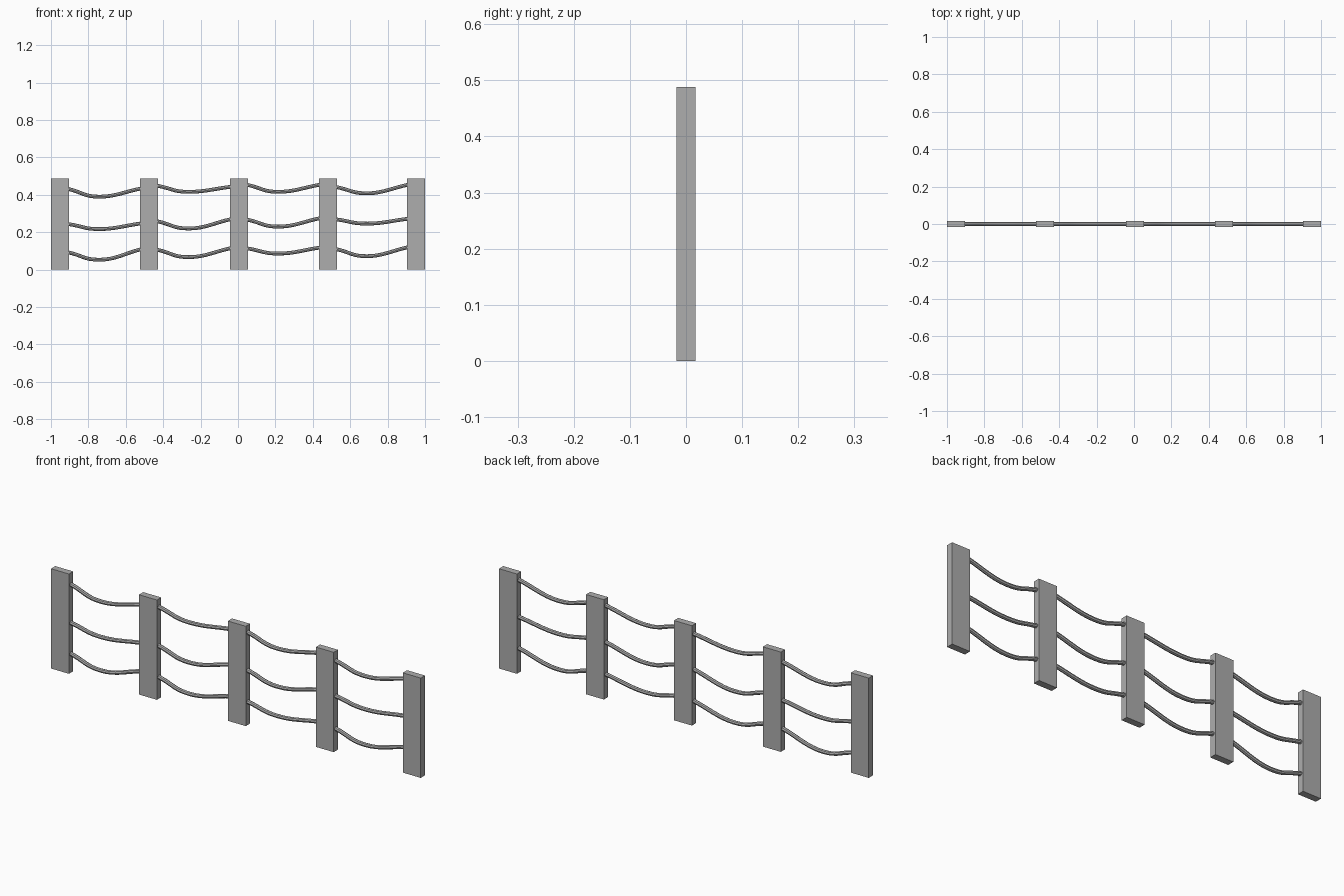
import bpy

if "Cube" in bpy.data.objects:
    bpy.data.objects.remove(bpy.data.objects["Cube"], do_unlink=True)

POST_W, POST_D, POST_H = 0.097, 0.033, 0.488
ROPE_RADIUS = 0.01

grey = bpy.data.materials.new("plain grey")
grey.use_nodes = True
colour = (0.42, 0.42, 0.42, 1)
grey.diffuse_color = colour
bsdf = next(n for n in grey.node_tree.nodes if n.type == "BSDF_PRINCIPLED")
bsdf.inputs["Base Color"].default_value = colour

# Flat upright posts
post_x = [-0.9515, -0.476, 0.005, 0.481, 0.9515]
for i, x in enumerate(post_x):
    bpy.ops.mesh.primitive_cube_add(size=1, location=(x, 0, POST_H / 2))
    post = bpy.context.object
    post.name = f"post_{i + 1}"
    post.scale = (POST_W, POST_D, POST_H)
    bpy.ops.object.transform_apply(location=False, rotation=False, scale=True)
    post.data.materials.append(grey)


def add_rope(name, x0, x1, z0, z_low, z1):
    """Round rope sagging between two post faces."""
    curve = bpy.data.curves.new(name, "CURVE")
    curve.dimensions = "3D"
    curve.bevel_depth = ROPE_RADIUS
    curve.bevel_resolution = 2
    curve.resolution_u = 8
    curve.use_fill_caps = True
    spline = curve.splines.new("BEZIER")
    spline.bezier_points.add(2)
    span = x1 - x0
    x_low = x0 + span * 0.43
    reach = span * 0.22
    # point x, z, and slope of the rope there
    knots = [(x0 - 0.006, z0 + 0.002, (z_low - z0) / (x_low - x0)),
             (x_low, z_low, 0),
             (x1 + 0.006, z1 + 0.002, (z1 - z_low) / (x1 - x_low))]
    for p, (x, z, slope) in zip(spline.bezier_points, knots):
        p.handle_left_type = p.handle_right_type = "FREE"
        p.co = (x, 0, z)
        p.handle_left = (x - reach, 0, z - reach * slope)
        p.handle_right = (x + reach, 0, z + reach * slope)
    rope = bpy.data.objects.new(name, curve)
    bpy.context.collection.objects.link(rope)
    curve.materials.append(grey)
    bpy.ops.object.select_all(action="DESELECT")
    rope.select_set(True)
    bpy.context.view_layer.objects.active = rope
    bpy.ops.object.convert(target="MESH")
    bpy.ops.object.shade_smooth_by_angle()


# Rope heights per bay: start, lowest, end
ropes = {
    "top_rope": [(0.43, 0.39, 0.432), (0.447, 0.416, 0.441),
                 (0.452, 0.416, 0.452), (0.44, 0.408, 0.452)],
    "middle_rope": [(0.242, 0.217, 0.245), (0.257, 0.22, 0.268),
                    (0.266, 0.23, 0.273), (0.267, 0.246, 0.27)],
    "bottom_rope": [(0.091, 0.053, 0.107), (0.105, 0.067, 0.113),
                    (0.112, 0.086, 0.116), (0.108, 0.072, 0.118)],
}
for name, bays in ropes.items():
    for i, heights in enumerate(bays):
        add_rope(f"{name}_{i + 1}", post_x[i] + POST_W / 2,
                 post_x[i + 1] - POST_W / 2, *heights)
